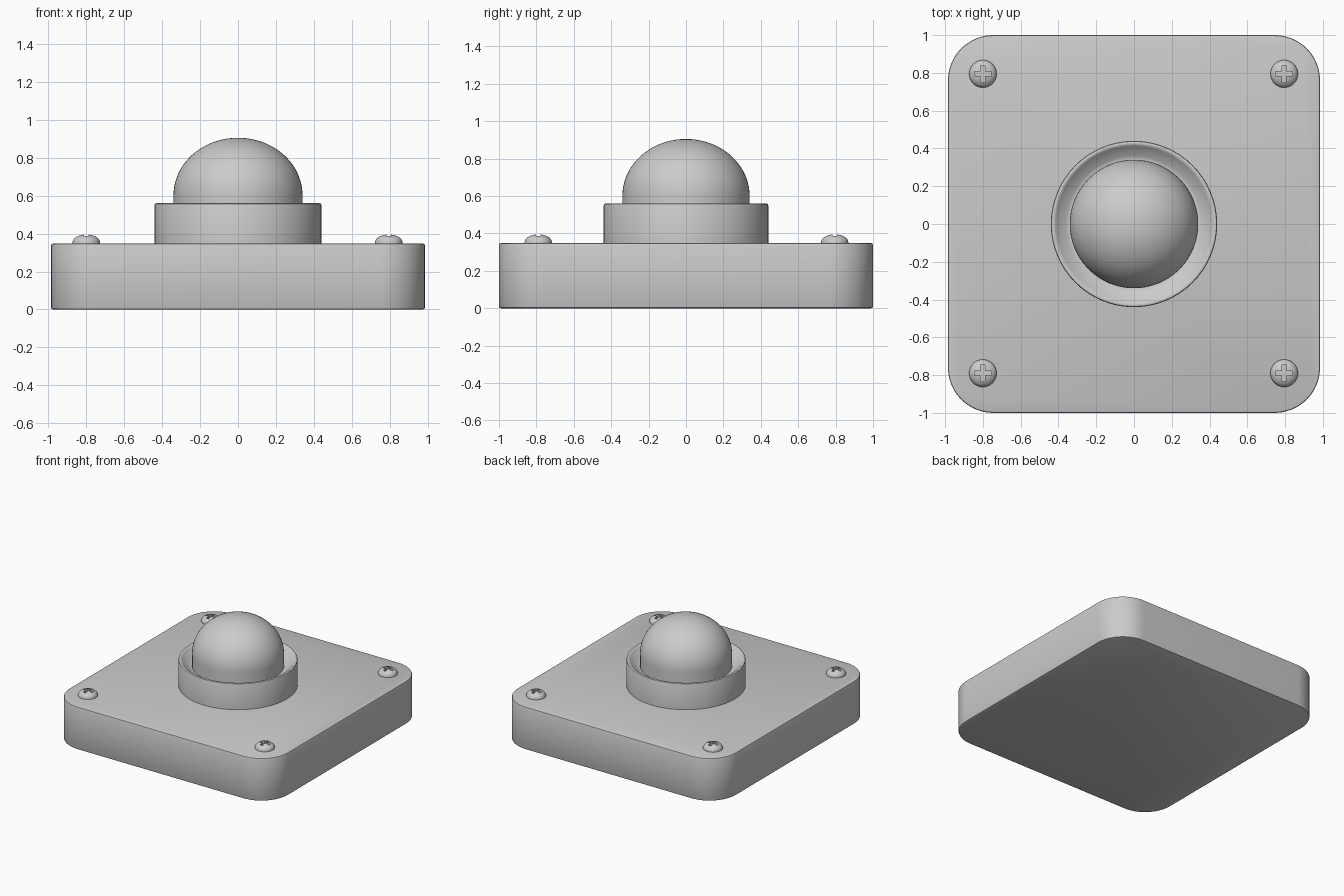
import bpy, bmesh
from math import sin, cos, pi, radians
from mathutils import Matrix

if "Cube" in bpy.data.objects:
    bpy.data.objects.remove(bpy.data.objects["Cube"], do_unlink=True)

grey = bpy.data.materials.new("plain grey")
grey.use_nodes = True
colour = (0.6, 0.6, 0.6, 1)
grey.diffuse_color = colour
grey.node_tree.nodes["Principled BSDF"].inputs["Base Color"].default_value = colour


def finish(bm, name, smooth=True):
    """Turn a bmesh into a shaded object."""
    bmesh.ops.recalc_face_normals(bm, faces=bm.faces)
    mesh = bpy.data.meshes.new(name)
    bm.to_mesh(mesh)
    bm.free()
    mesh.materials.append(grey)
    ob = bpy.data.objects.new(name, mesh)
    bpy.context.collection.objects.link(ob)
    bpy.ops.object.select_all(action='DESELECT')
    ob.select_set(True)
    bpy.context.view_layer.objects.active = ob
    if smooth:
        bpy.ops.object.shade_smooth_by_angle(angle=radians(35))
    return ob


def lathe(name, profile, steps=64, centre=(0, 0, 0)):
    """Spin a radius/height profile around the vertical axis."""
    bm = bmesh.new()
    verts = [bm.verts.new((r, 0, z)) for r, z in profile]
    edges = [bm.edges.new(pair) for pair in zip(verts, verts[1:])]
    bmesh.ops.spin(bm, geom=verts + edges, cent=(0, 0, 0), axis=(0, 0, 1),
                   angle=2 * pi, steps=steps)
    bmesh.ops.remove_doubles(bm, verts=bm.verts, dist=0.0005)
    bmesh.ops.translate(bm, verts=bm.verts, vec=centre)
    return finish(bm, name)


def arc(radius, height, base, steps):
    """Quarter ellipse from the rim up to the axis."""
    return [(radius * cos(i * pi / 2 / steps), base + height * sin(i * pi / 2 / steps))
            for i in range(steps + 1)]


# Base plate: rounded corners, then softened top and bottom rims
bm = bmesh.new()
bmesh.ops.create_cube(bm, size=1, matrix=Matrix.Translation((0, 0, 0.174))
                      @ Matrix.Diagonal((1.97, 2, 0.348, 1)))
upright = [e for e in bm.edges if abs(e.verts[0].co.z - e.verts[1].co.z) > 0.1]
bmesh.ops.bevel(bm, geom=upright, offset=0.24, segments=12, profile=0.5, affect='EDGES')
rims = [e for e in bm.edges if abs(e.verts[0].co.z - e.verts[1].co.z) < 0.01]
bmesh.ops.bevel(bm, geom=rims, offset=0.01, segments=2, profile=0.5, affect='EDGES')
finish(bm, "base_plate")

# Collar with a sloping inner lip
lathe("collar", [(0, 0.34), (0.44, 0.34), (0.44, 0.55), (0.437, 0.557), (0.43, 0.56),
                 (0.42, 0.558), (0.412, 0.55), (0.36, 0.51), (0.345, 0.505), (0, 0.505)])

# Domed push button
lathe("dome_button", [(0, 0.49), (0.34, 0.49)] + arc(0.34, 0.303, 0.602, 20))

# Four corner screws with a cross recess
for y, side in ((-0.79, "front"), (0.795, "back")):
    for x, hand in ((-0.8, "right"), (0.795, "left")):
        screw = lathe(f"screw_{side}_{hand}",
                      [(0, 0.335), (0.073, 0.335)] + arc(0.073, 0.044, 0.352, 8),
                      32, (x, y, 0))
        for size in ((0.09, 0.023, 0.06), (0.023, 0.09, 0.06)):
            bm = bmesh.new()
            bmesh.ops.create_cube(bm, size=1, matrix=Matrix.Translation((x, y, 0.4))
                                  @ Matrix.Diagonal((*size, 1)))
            cutter = finish(bm, "recess_cutter", smooth=False)
            cutter.hide_render = True
            cut = screw.modifiers.new("recess", 'BOOLEAN')
            cut.operation = 'DIFFERENCE'
            cut.solver = 'EXACT'
            cut.object = cutter
            # Cut first, so that the shading follows the new edges
            bpy.context.view_layer.objects.active = screw
            bpy.ops.object.modifier_apply(modifier=cut.name)
            bpy.data.objects.remove(cutter, do_unlink=True)
        screw.select_set(True)
        bpy.ops.object.shade_smooth_by_angle(angle=radians(35))
